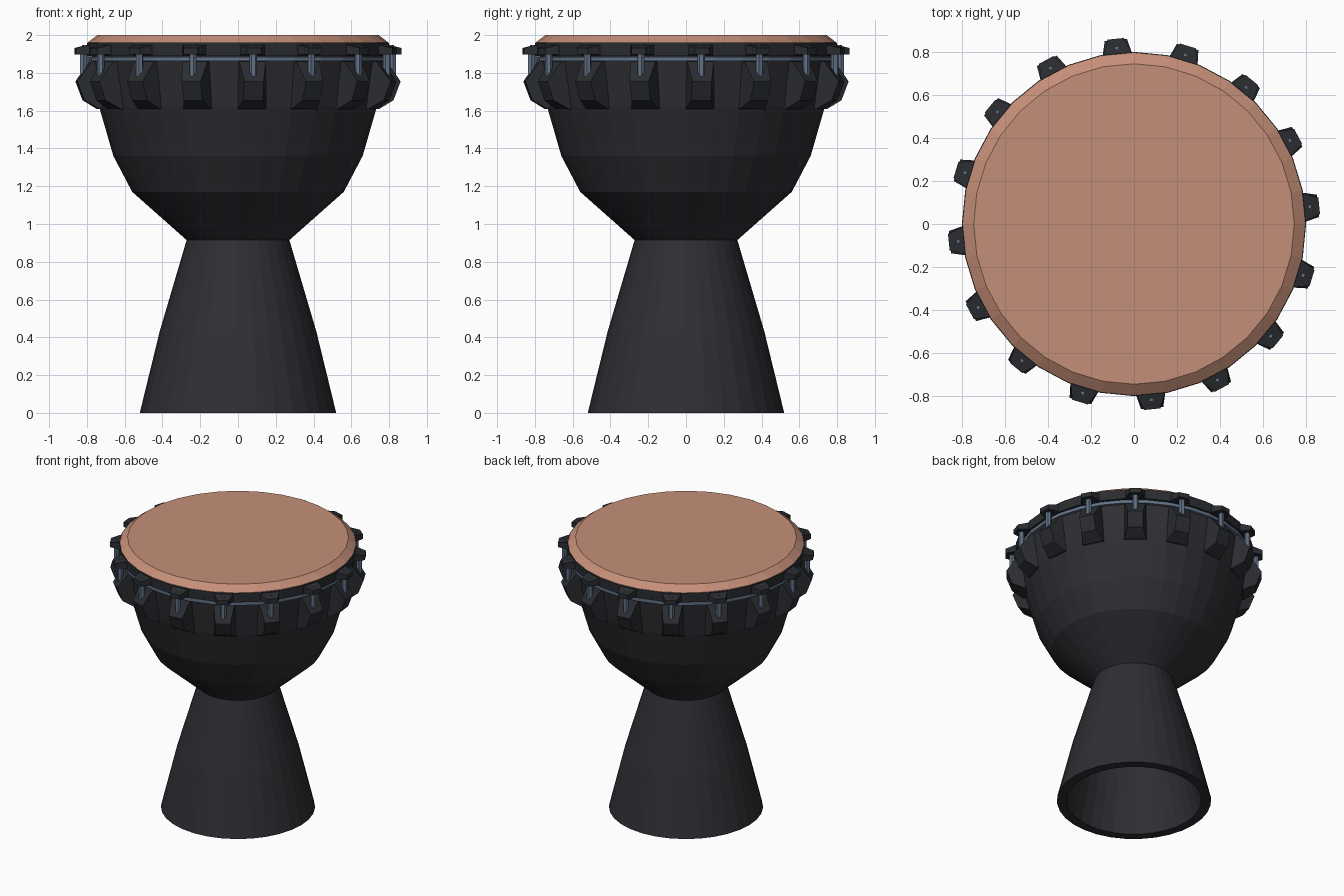
import bpy, bmesh, math
from mathutils import Matrix

if "Cube" in bpy.data.objects:
    bpy.data.objects.remove(bpy.data.objects["Cube"])

SIDES = 32
LUGS = 16


def material(name, rgb):
    m = bpy.data.materials.new(name)
    m.diffuse_color = (*rgb, 1)
    m.use_nodes = True
    m.node_tree.nodes["Principled BSDF"].inputs["Base Color"].default_value = m.diffuse_color
    return m


BLACK = material("black shell", (0.027, 0.027, 0.034))
IRON = material("dark lug metal", (0.023, 0.025, 0.030))
STEEL = material("blue steel", (0.12, 0.17, 0.25))
SKIN = material("tan drum skin", (0.56, 0.275, 0.19))


def finish(bm, name, mat):
    bmesh.ops.recalc_face_normals(bm, faces=bm.faces)
    me = bpy.data.meshes.new(name)
    bm.to_mesh(me)
    bm.free()
    me.materials.append(mat)
    ob = bpy.data.objects.new(name, me)
    bpy.context.collection.objects.link(ob)
    return ob


def lathe(name, profile, mat, closed=False, cap_top=False):
    """Revolve (radius, z) points around the z axis."""
    bm = bmesh.new()
    rings = []
    for r, z in profile:
        rings.append([bm.verts.new((r * math.cos(2 * math.pi * i / SIDES),
                                    r * math.sin(2 * math.pi * i / SIDES), z))
                      for i in range(SIDES)])
    pairs = list(zip(rings, rings[1:]))
    if closed:
        pairs.append((rings[-1], rings[0]))
    for a, b in pairs:
        for i in range(SIDES):
            j = (i + 1) % SIDES
            bm.faces.new((a[i], a[j], b[j], b[i]))
    if cap_top:
        bm.faces.new(rings[-1])
    return finish(bm, name, mat)


def around(name, build, mat):
    """Repeat a part built along +x at every lug angle."""
    bm = bmesh.new()
    for k in range(LUGS):
        before = set(bm.verts)
        build(bm)
        new = [v for v in bm.verts if v not in before]
        angle = 2 * math.pi * (k + 0.25) / LUGS
        bmesh.ops.transform(bm, matrix=Matrix.Rotation(angle, 4, 'Z'), verts=new)
    return finish(bm, name, mat)


def prism(bm, outline):
    """Solid from side outline points (radius, z, half width)."""
    left = [bm.verts.new((r, w, z)) for r, z, w in outline]
    right = [bm.verts.new((r, -w, z)) for r, z, w in outline]
    n = len(outline)
    bm.faces.new(left)
    bm.faces.new(right[::-1])
    for i in range(n):
        j = (i + 1) % n
        bm.faces.new((left[i], right[i], right[j], left[j]))


# goblet shell, hollow from the foot to the skin
lathe("shell", [(0.52, 0), (0.415, 0.43), (0.272, 0.915), (0.56, 1.17),
                (0.66, 1.36), (0.735, 1.62), (0.775, 1.90), (0.775, 1.955),
                (0.72, 1.955), (0.68, 1.63), (0.60, 1.38), (0.50, 1.20),
                (0.21, 0.915), (0.35, 0.43), (0.455, 0)], BLACK, closed=True)

# stretched skin with bevelled edge
lathe("drum_skin", [(0.72, 1.95), (0.797, 1.95), (0.797, 1.96), (0.745, 2.0)],
      SKIN, cap_top=True)

# black tension hoop and the steel ring beneath it
lathe("tension_hoop", [(0.77, 1.89), (0.80, 1.89), (0.80, 1.957), (0.77, 1.957)],
      IRON, closed=True)
lathe("steel_ring", [(0.76, 1.862), (0.79, 1.862), (0.79, 1.885), (0.76, 1.885)],
      STEEL, closed=True)

# lower lug blocks on the bowl
around("lugs", lambda bm: prism(bm, [
    (0.715, 1.61, 0.075), (0.745, 1.61, 0.075), (0.822, 1.655, 0.052),
    (0.86, 1.755, 0.052), (0.785, 1.86, 0.070), (0.745, 1.86, 0.075)]), IRON)


# tapered tabs sticking out of the hoop
around("hoop_tabs", lambda bm: prism(bm, [
    (0.77, 1.895, 0.075), (0.865, 1.898, 0.038),
    (0.865, 1.932, 0.038), (0.77, 1.955, 0.075)]), IRON)


# tuning bolts between lugs and tabs
def bolt(bm):
    bmesh.ops.create_cone(bm, cap_ends=True, segments=6, radius1=0.02,
                          radius2=0.02, depth=0.13,
                          matrix=Matrix.Translation((0.823, 0, 1.84)))
    bmesh.ops.create_cone(bm, cap_ends=True, segments=6, radius1=0.008,
                          radius2=0.008, depth=0.05,
                          matrix=Matrix.Translation((0.823, 0, 1.923)))


around("tuning_bolts", bolt, STEEL)
